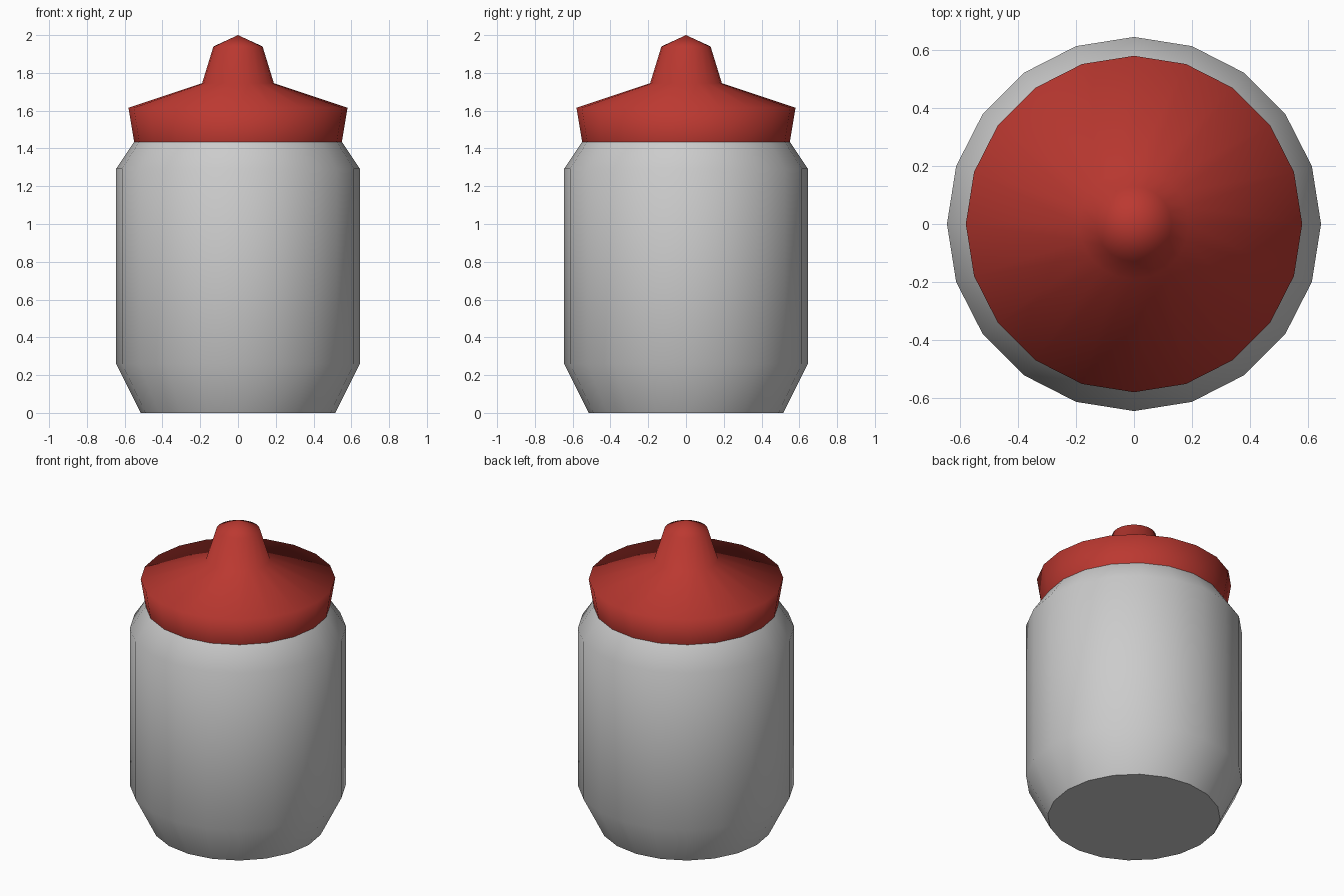
import bpy, bmesh, math

if "Cube" in bpy.data.objects:
    bpy.data.objects.remove(bpy.data.objects["Cube"])

SIDES = 20


def lathe(name, profile, color=None, cap_bottom=False):
    """Revolve (radius, z) points around z; radius 0 makes a pole."""
    bm = bmesh.new()
    rings = []
    for r, z in profile:
        if r == 0:
            rings.append([bm.verts.new((0, 0, z))] * SIDES)
        else:
            rings.append([bm.verts.new((r * math.cos(2 * math.pi * i / SIDES),
                                        r * math.sin(2 * math.pi * i / SIDES), z))
                          for i in range(SIDES)])
    for low, high in zip(rings, rings[1:]):
        for i in range(SIDES):
            j = (i + 1) % SIDES
            corners = [low[i], low[j], high[j], high[i]]
            face = bm.faces.new(list(dict.fromkeys(corners)))
            face.smooth = True
    if cap_bottom:
        base = bm.faces.new(rings[0][::-1])
        for e in base.edges:
            e.smooth = False
    mesh = bpy.data.meshes.new(name)
    bm.to_mesh(mesh)
    bm.free()
    obj = bpy.data.objects.new(name, mesh)
    bpy.context.collection.objects.link(obj)
    if color:
        mat = bpy.data.materials.new(name + "_paint")
        mat.diffuse_color = color
        mat.use_nodes = True
        mat.node_tree.nodes["Principled BSDF"].inputs["Base Color"].default_value = mat.diffuse_color
        mesh.materials.append(mat)
    return obj


# Grey jar with chamfered foot and shoulder
lathe("jar_body", [(0.515, 0), (0.645, 0.26), (0.645, 1.293), (0.55, 1.435)],
      cap_bottom=True)

# Red lid with flared rim, sloping top and knob
lathe("lid", [(0.55, 1.435), (0.58, 1.615), (0.19, 1.745), (0.13, 1.94), (0, 2.0)],
      color=(0.5, 0.04, 0.03, 1))
